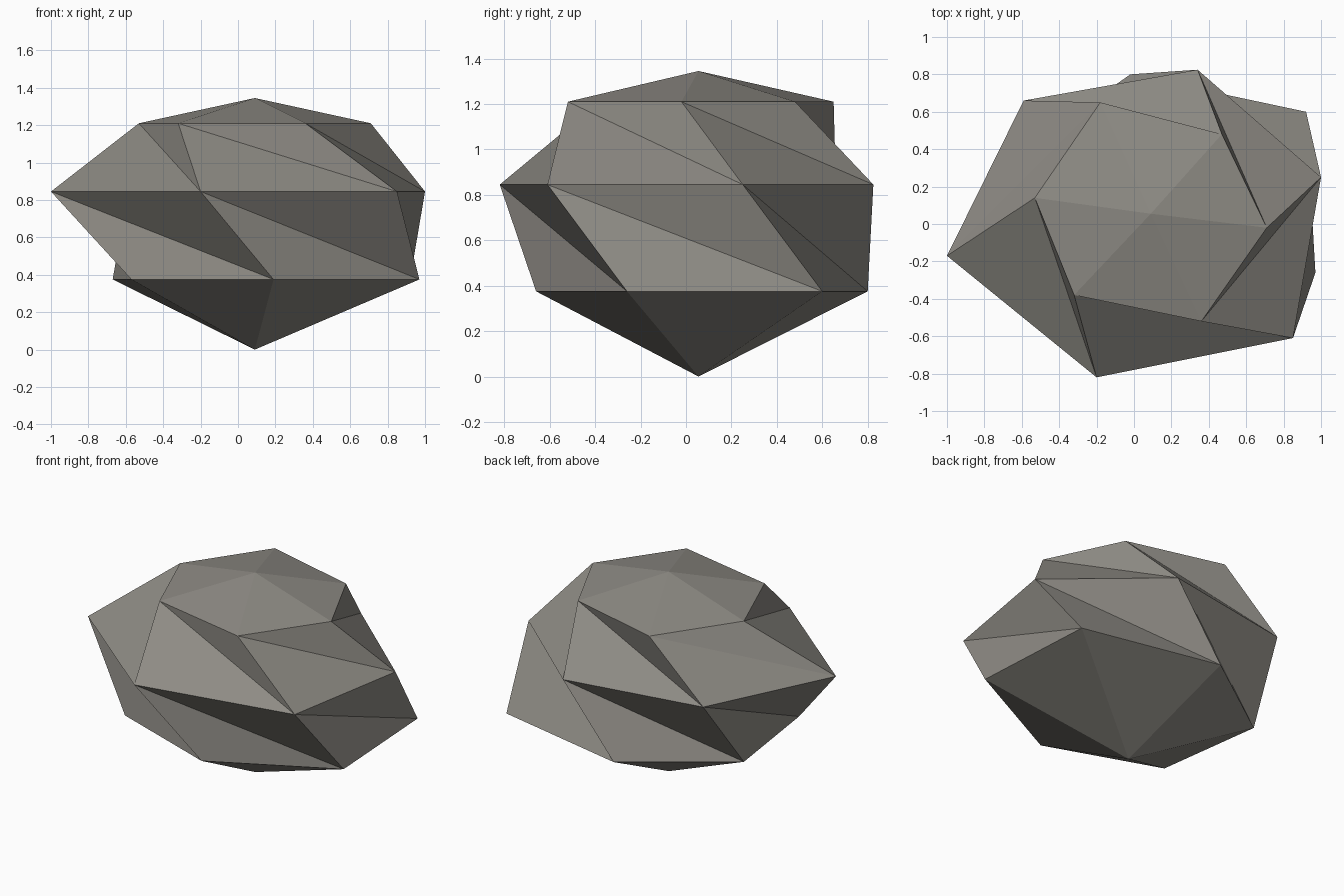
import bpy, bmesh

if "Cube" in bpy.data.objects:
    bpy.data.objects.remove(bpy.data.objects["Cube"])

# Warm grey stone colour
stone = bpy.data.materials.new("warm_grey_stone")
stone.diffuse_color = (0.27, 0.258, 0.232, 1)
stone.use_nodes = True
stone.node_tree.nodes["Principled BSDF"].inputs["Base Color"].default_value = stone.diffuse_color

# Three irregular six-sided rings, counter-clockwise, each twisted from the next
RINGS = [
    (0.375, [(-0.57, -0.39), (0.19, -0.66), (0.97, -0.26), (0.92, 0.6), (-0.02, 0.8), (-0.67, 0.34)]),
    (0.845, [(-1.0, -0.17), (-0.2, -0.82), (0.85, -0.61), (1.0, 0.25), (0.34, 0.825), (-0.59, 0.66)]),
    (1.21, [(-0.53, 0.14), (-0.32, -0.38), (0.36, -0.52), (0.71, -0.02), (0.47, 0.48), (-0.18, 0.65)]),
]
CENTRE = (0.09, 0.055)

bm = bmesh.new()
rings = [[bm.verts.new((x, y, z)) for x, y in pts] for z, pts in RINGS]
bottom = bm.verts.new((*CENTRE, 0.0))
top = bm.verts.new((*CENTRE, 1.345))

for i in range(6):
    j = (i + 1) % 6
    # Pointed caps
    bm.faces.new((bottom, rings[0][j], rings[0][i]))
    bm.faces.new((top, rings[2][i], rings[2][j]))
    # Twisted bands, split along the sloping diagonal
    for low, high in zip(rings, rings[1:]):
        bm.faces.new((low[i], low[j], high[i]))
        bm.faces.new((high[i], low[j], high[j]))

# Flat-shaded boulder
mesh = bpy.data.meshes.new("boulder")
bm.to_mesh(mesh)
bm.free()
mesh.materials.append(stone)
bpy.context.collection.objects.link(bpy.data.objects.new("boulder", mesh))
